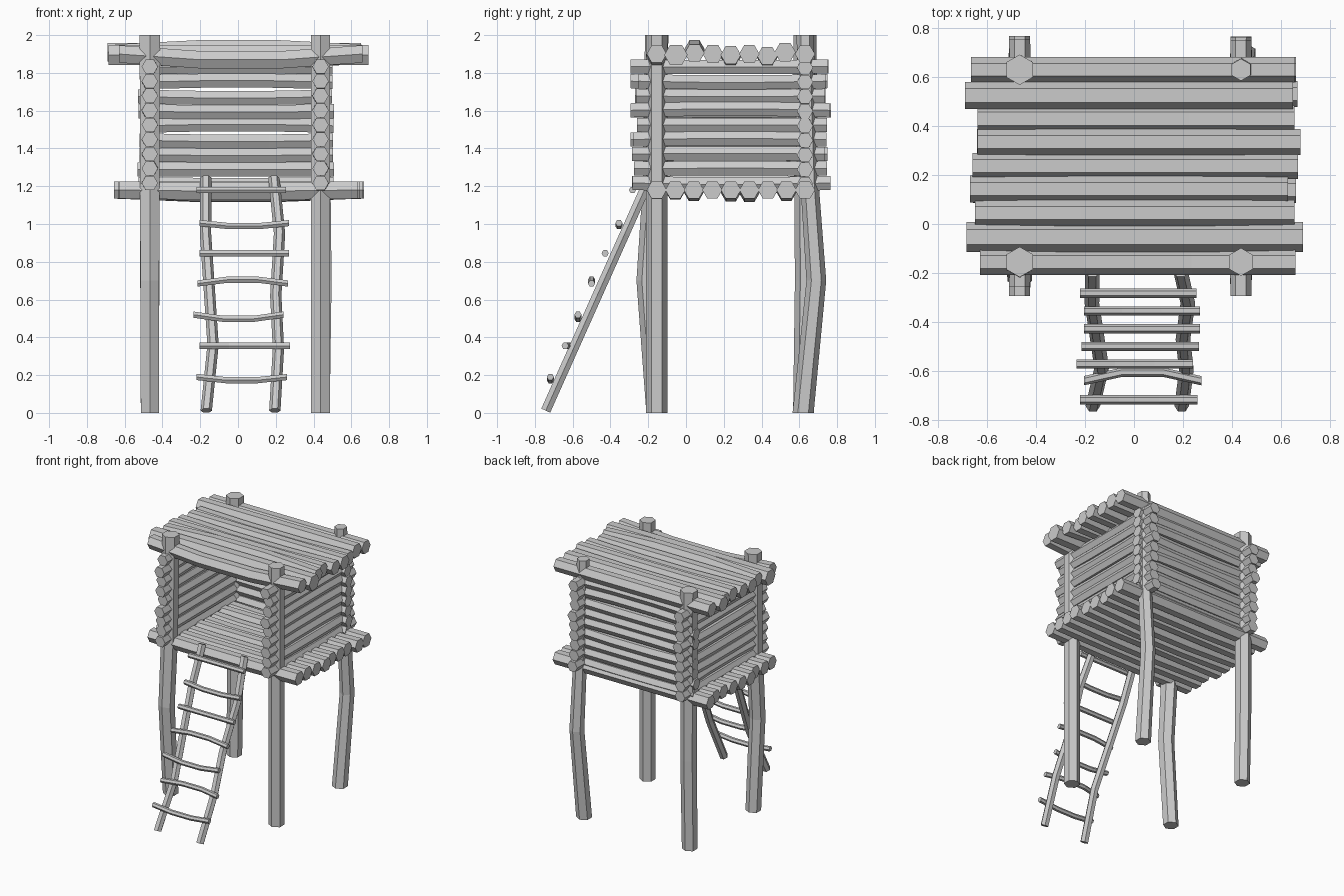
import bpy, bmesh, math, random
from mathutils import Vector

if "Cube" in bpy.data.objects:
    bpy.data.objects.remove(bpy.data.objects["Cube"])

random.seed(4)


def log(name, pts, r, turn=0.0, r_end=None):
    """Six-sided timber swept along a short path."""
    pts = [Vector(p) for p in pts]
    r_end = r if r_end is None else r_end
    d = (pts[-1] - pts[0]).normalized()
    side = Vector((1, 0, 0)) if abs(d.z) > 0.7 else d.cross(Vector((0, 0, 1))).normalized()
    up = d.cross(side).normalized()
    bm = bmesh.new()
    rings = []
    for i, p in enumerate(pts):
        rad = r + (r_end - r) * i / (len(pts) - 1)
        angs = [math.radians(turn + 60 * k) for k in range(6)]
        rings.append([bm.verts.new(p + rad * (side * math.cos(a) + up * math.sin(a))) for a in angs])
    for a, b in zip(rings, rings[1:]):
        for k in range(6):
            j = (k + 1) % 6
            bm.faces.new((a[k], a[j], b[j], b[k]))
    bm.faces.new(rings[0][::-1])
    bm.faces.new(rings[-1])
    bmesh.ops.recalc_face_normals(bm, faces=bm.faces)
    me = bpy.data.meshes.new(name)
    bm.to_mesh(me)
    bm.free()
    ob = bpy.data.objects.new(name, me)
    bpy.context.collection.objects.link(ob)
    return ob


def bent(a, b, off):
    """Straight path with its middle two points pushed aside."""
    a, b, off = Vector(a), Vector(b), Vector(off)
    return [a, a.lerp(b, 0.33) + off, a.lerp(b, 0.67) + off, b]


XL, XR, YF, YB = -0.467, 0.437, -0.155, 0.63

# Corner posts
log("front_left_post", [(XL, YF, 0), (XL, -0.205, 0.7), (XL, -0.17, 1.2), (XL, YF, 2)], 0.055, 30, 0.062)
log("front_right_post", [(XR, YF, 0), (XR, YF, 1.2), (XR, YF, 2)], 0.057, 30)
log("back_left_post", [(XL, 0.622, 0), (XL, 0.635, 0.7), (XL, YB, 2)], 0.055, 30, 0.062)
log("back_right_post", [(XR, 0.62, 0), (0.45, 0.69, 0.7), (0.448, 0.655, 1.2), (XR, YB, 2)], 0.056, 30, 0.045)

# Roof logs: y, left end, right end, height, radius, middle bend
roof = [(-0.155, -0.63, 0.66, 1.90, 0.053, -0.03), (-0.053, -0.685, 0.69, 1.895, 0.062, 0.0),
        (0.045, -0.65, 0.655, 1.905, 0.053, 0.022), (0.143, -0.67, 0.63, 1.90, 0.055, 0.0),
        (0.237, -0.66, 0.67, 1.895, 0.054, -0.012), (0.335, -0.64, 0.68, 1.90, 0.054, 0.0),
        (0.43, -0.64, 0.655, 1.89, 0.054, -0.01), (0.525, -0.69, 0.65, 1.91, 0.056, 0.0),
        (0.63, -0.665, 0.655, 1.90, 0.053, 0.0)]
for y, x0, x1, z, r, dz in roof:
    log("roof_log", bent((x0, y, z), (x1, y, z), (0, 0, dz)), r)

# Floor logs
sag = [-0.005, -0.005, -0.012, 0, -0.015, -0.018, 0, -0.012, 0]
for i, s in enumerate(sag):
    y = YF + i * (YB - YF) / 8
    x0, x1 = -random.uniform(0.62, 0.66), random.uniform(0.63, 0.67)
    log("floor_log", bent((x0, y, 1.18), (x1, y, 1.18), (0, 0, s)), 0.053)

# Side and back walls of stacked logs
for i in range(9):
    z = 1.217 + i * 0.077
    w = lambda: random.uniform(-0.008, 0.008)
    for side, x in (("left", XL), ("right", XR)):
        y0, y1 = -random.uniform(0.25, 0.295), random.uniform(0.735, 0.77)
        log(side + "_wall_log", bent((x, y0, z), (x, y1, z), (w(), 0, w())), 0.043)
    x0, x1 = -random.uniform(0.515, 0.535), random.uniform(0.49, 0.512)
    log("back_wall_log", bent((x0, YB, z - 0.005), (x1, YB, z - 0.005), (0, w(), w())), 0.043)

# Ladder rails
ry = lambda z: -0.748 + 0.447 * z
for name, path in (("left", [(-0.168, 0.012), (-0.132, 0.36), (-0.172, 0.95), (-0.17, 1.245)]),
                   ("right", [(0.195, 0.012), (0.214, 0.34), (0.2, 0.62), (0.22, 0.95), (0.19, 1.245)])):
    log("ladder_%s_rail" % name, [(x, ry(z), z) for x, z in path], 0.03)

# Ladder rungs: left end, right end, y, z, bend in y and z
rungs = [(-0.22, 0.26, -0.718, 0.19, 0, -0.017), (-0.205, 0.275, -0.64, 0.355, 0.035, 0),
         (-0.235, 0.24, -0.572, 0.52, 0, -0.022), (-0.215, 0.265, -0.5, 0.685, 0, 0.02),
         (-0.205, 0.27, -0.428, 0.845, 0, 0), (-0.205, 0.27, -0.355, 1.005, 0, -0.016),
         (-0.22, 0.255, -0.283, 1.18, 0, 0)]
for x0, x1, y, z, dy, dz in rungs:
    log("ladder_rung", bent((x0, y, z), (x1, y, z), (0, dy, dz)), 0.019)
